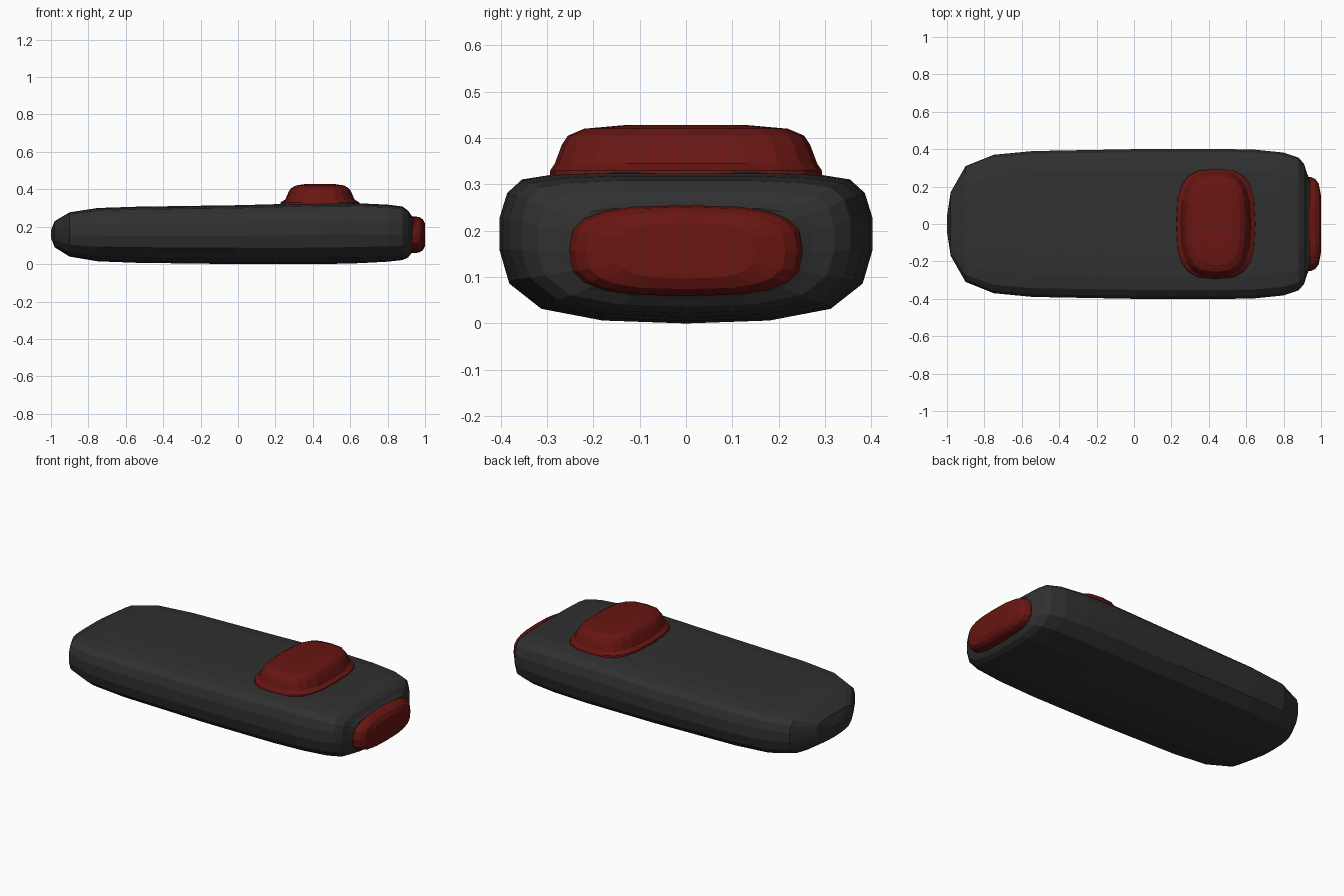
import bpy, bmesh
from math import cos, sin, pi, copysign

if "Cube" in bpy.data.objects:
    bpy.data.objects.remove(bpy.data.objects["Cube"])


def material(name, rgb):
    m = bpy.data.materials.new(name)
    m.diffuse_color = (*rgb, 1)
    m.use_nodes = True
    m.node_tree.nodes["Principled BSDF"].inputs["Base Color"].default_value = m.diffuse_color
    return m


def loft(name, rings, mat):
    """Skin closed rings of points and cap both ends."""
    bm = bmesh.new()
    vs = [[bm.verts.new(p) for p in r] for r in rings]
    n = len(vs[0])
    for a, b in zip(vs, vs[1:]):
        for i in range(n):
            j = (i + 1) % n
            bm.faces.new((a[i], a[j], b[j], b[i]))
    bm.faces.new(vs[0])
    bm.faces.new(vs[-1])
    bmesh.ops.recalc_face_normals(bm, faces=bm.faces)
    me = bpy.data.meshes.new(name)
    bm.to_mesh(me)
    bm.free()
    me.materials.append(mat)
    ob = bpy.data.objects.new(name, me)
    bpy.context.collection.objects.link(ob)
    return ob


def rounded(a, b, power, n=20):
    """Rounded-rectangle outline with half sizes a and b."""
    out = []
    for i in range(n):
        t = 2 * pi * i / n
        c, s = cos(t), sin(t)
        out.append((a * copysign(abs(c) ** (2 / power), c),
                    b * copysign(abs(s) ** (2 / power), s)))
    return out


dark = material("dark_plastic", (0.03, 0.03, 0.03))
red = material("red_plastic", (0.14, 0.008, 0.006))

# Body: one cross-section (width fraction, height fraction) scaled along x
half = [(0.45, 0.02), (0.78, 0.1), (0.95, 0.27), (1, 0.48), (1, 0.7),
        (0.96, 0.86), (0.88, 0.95), (0.7, 0.985), (0.4, 1)]
section = [(0, 0)] + half + [(0, 1)] + [(-y, z) for y, z in reversed(half)]
stations = [  # x, half width, bottom, top
    (-1.0, 0.04, 0.14, 0.18), (-0.98, 0.17, 0.09, 0.23),
    (-0.9, 0.31, 0.04, 0.277), (-0.75, 0.37, 0.015, 0.3),
    (-0.54, 0.39, 0.007, 0.307), (0, 0.4, 0.0, 0.315),
    (0.45, 0.402, 0.0, 0.327), (0.65, 0.397, 0.005, 0.325),
    (0.8, 0.382, 0.013, 0.318), (0.88, 0.355, 0.022, 0.308),
    (0.91, 0.32, 0.036, 0.285), (0.925, 0.27, 0.055, 0.262),
    (0.94, 0.235, 0.07, 0.25)]
loft("body", [[(x, w * y, lo + (hi - lo) * z) for y, z in section]
              for x, w, lo, hi in stations], dark)

# Thumb button on top: flared skirt, rounded shoulder
thumb = [  # z, half length x, half width y
    (0.3, 0.215, 0.295), (0.33, 0.21, 0.293), (0.345, 0.185, 0.283),
    (0.385, 0.168, 0.268), (0.405, 0.155, 0.255), (0.42, 0.13, 0.22),
    (0.428, 0.08, 0.13)]
loft("thumb_button", [[(0.438 + x, y, z) for x, y in rounded(a, b, 3)]
                      for z, a, b in thumb], red)

# End button on the right end
end = [  # x, half width y, half height z
    (0.9, 0.25, 0.098), (0.945, 0.252, 0.098), (0.97, 0.24, 0.094),
    (0.988, 0.215, 0.083), (1.0, 0.15, 0.06)]
loft("end_button", [[(x, y, 0.157 + z) for y, z in rounded(a, b, 3)]
                    for x, a, b in end], red)
